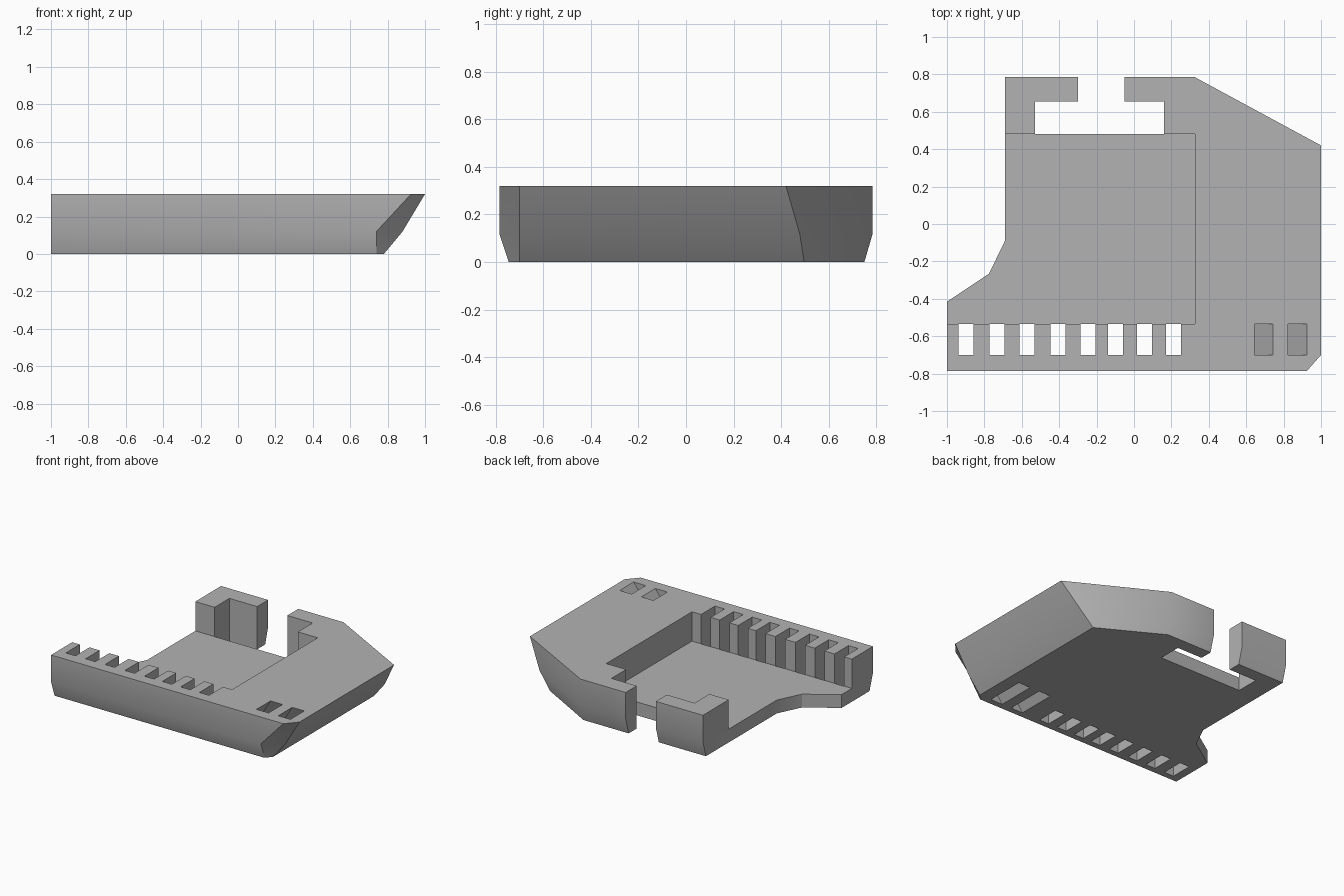
import bpy, bmesh, math

cube = bpy.data.objects.get("Cube")
if cube:
    bpy.data.objects.remove(cube, do_unlink=True)

TOP, KNEE, FLOOR = 0.32, 0.12, 0.10

grey = bpy.data.materials.new("plain grey")
grey.use_nodes = True
colour = (0.45, 0.45, 0.45, 1)
grey.diffuse_color = colour
grey.node_tree.nodes["Principled BSDF"].inputs["Base Color"].default_value = colour


def loft(name, layers):
    """Closed solid through matching outlines, given as (z, points) from low to high."""
    bm = bmesh.new()
    rings = [[bm.verts.new((x, y, z)) for x, y in pts] for z, pts in layers]
    n = len(rings[0])
    for low, high in zip(rings, rings[1:]):
        for i in range(n):
            j = (i + 1) % n
            bm.faces.new((low[i], low[j], high[j], high[i]))
    bm.faces.new(rings[0][::-1])
    bm.faces.new(rings[-1])
    bmesh.ops.recalc_face_normals(bm, faces=bm.faces)
    mesh = bpy.data.meshes.new(name)
    bm.to_mesh(mesh)
    bm.free()
    mesh.materials.append(grey)
    obj = bpy.data.objects.new(name, mesh)
    bpy.context.collection.objects.link(obj)
    return obj


def rect(x0, x1, y0, y1):
    return [(x0, y0), (x1, y0), (x1, y1), (x0, y1)]


def prism(name, outline, z0=-0.1, z1=0.5):
    return loft(name, [(z0, outline), (z1, outline)])


def cut(target, cutter):
    mod = target.modifiers.new("cut", 'BOOLEAN')
    mod.operation = 'DIFFERENCE'
    mod.solver = 'EXACT'
    mod.object = cutter
    bpy.context.view_layer.objects.active = target
    bpy.ops.object.modifier_apply(modifier=mod.name)
    bpy.data.objects.remove(cutter, do_unlink=True)


def outline(front, corner_x, side_x, corner_y, rear_y, rear):
    """Plan of the tray at one height; the left edge stays upright."""
    return [(-1, front), (corner_x, front), (side_x, -0.70), (side_x, rear_y),
            (0.325, rear), (-0.69, rear), (-0.69, -0.09), (-0.775, -0.265),
            (-1, -0.415)]


# Body with raked side and tucked lower edge
body = loft("tray_body", [
    (0, outline(-0.745, 0.74, 0.78, -0.70, 0.497, 0.75)),
    (KNEE, outline(-0.785, 0.74, 0.88, -0.70, 0.478, 0.785)),
    (TOP, outline(-0.785, 0.925, 1.0, -0.70, 0.42, 0.785)),
])

# Recessed floor, open on the left
cut(body, prism("recess_cutter", rect(-1.2, 0.325, -0.535, 0.48), FLOOR))

# Hooked opening through the back
cut(body, prism("rear_notch_cutter", [
    (-0.53, 0.48), (0.16, 0.48), (0.16, 0.655), (-0.05, 0.655),
    (-0.05, 0.9), (-0.30, 0.9), (-0.30, 0.655), (-0.53, 0.655)]))

# Row of slots along the front wall
for x in (-0.897, -0.733, -0.573, -0.407, -0.245, -0.098, 0.055, 0.21):
    cut(body, prism("slot_cutter", rect(x - 0.04, x + 0.04, -0.70, -0.5345)))

# Pair of slanted channels, parallel to the raked side
for x in (0.645, 0.825):
    cut(body, loft("channel_cutter", [
        (-0.01, rect(x - 0.25, x - 0.15, -0.70, -0.40)),
        (TOP + 0.001, rect(x, x + 0.10, -0.70, -0.535))]))

# Smooth the shallow bends only
bpy.ops.object.select_all(action='DESELECT')
body.select_set(True)
bpy.context.view_layer.objects.active = body
bpy.ops.object.shade_smooth_by_angle(angle=math.radians(30))
